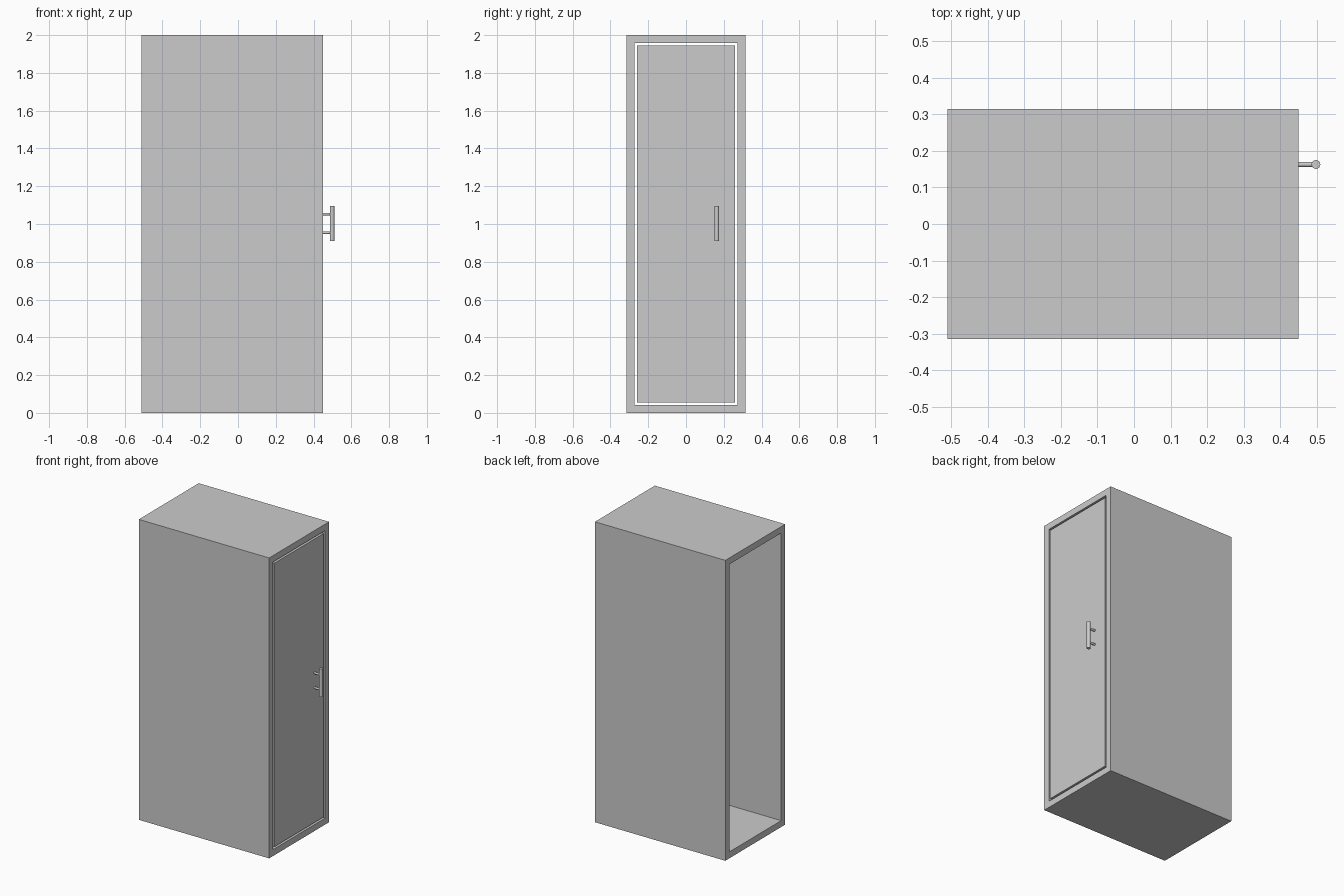
import bpy
from mathutils import Matrix

cube = bpy.data.objects.get("Cube")
if cube:
    bpy.data.objects.remove(cube, do_unlink=True)

GREY = 0.6
grey = bpy.data.materials.new("plain_grey")
grey.use_nodes = True
grey.diffuse_color = (GREY, GREY, GREY, 1)
grey.node_tree.nodes["Principled BSDF"].inputs["Base Color"].default_value = (GREY, GREY, GREY, 1)

BACK, FRONT = -0.51, 0.45        # ends of the cabinet along x
HALF_W, HEIGHT = 0.315, 2.0
WALL, GAP, DOOR_T = 0.043, 0.013, 0.04


def finish(name):
    obj = bpy.context.object
    obj.name = obj.data.name = name
    obj.data.materials.append(grey)
    return obj


def box(name, lo, hi):
    bpy.ops.mesh.primitive_cube_add(size=1)
    obj = finish(name)
    size = [b - a for a, b in zip(lo, hi)]
    mid = [(a + b) / 2 for a, b in zip(lo, hi)]
    obj.data.transform(Matrix.Translation(mid) @ Matrix.Diagonal((*size, 1)))
    return obj


def rod(name, centre, radius, length, rotation=(0, 0, 0)):
    bpy.ops.mesh.primitive_cylinder_add(vertices=32, radius=radius, depth=length,
                                        location=centre, rotation=rotation)
    obj = finish(name)
    bpy.ops.object.shade_smooth_by_angle()
    return obj


# Cabinet shell: a rectangular tube, open at both ends
shell = box("cabinet_shell", (BACK, -HALF_W, 0), (FRONT, HALF_W, HEIGHT))
cutter = box("shell_cutter", (BACK - 0.1, -HALF_W + WALL, WALL),
             (FRONT + 0.1, HALF_W - WALL, HEIGHT - WALL))
cutter.hide_render = True
cutter.hide_set(True)
cut = shell.modifiers.new("hollow", "BOOLEAN")
cut.operation, cut.solver, cut.object = "DIFFERENCE", "EXACT", cutter
bpy.context.view_layer.objects.active = shell
bpy.ops.object.modifier_apply(modifier=cut.name)
bpy.data.objects.remove(cutter, do_unlink=True)

# Door: flush with the shell, with a thin open gap all round
inset = WALL + GAP
box("door", (FRONT - DOOR_T, -HALF_W + inset, inset), (FRONT, HALF_W - inset, HEIGHT - inset))

# Handle: upright bar on two posts
HANDLE_X, HANDLE_Y, HANDLE_Z = 0.498, 0.163, 1.003
rod("handle_bar", (HANDLE_X, HANDLE_Y, HANDLE_Z), 0.012, 0.187)
for name, side in (("upper", 1), ("lower", -1)):
    rod(name + "_handle_post", ((FRONT + HANDLE_X) / 2, HANDLE_Y, HANDLE_Z + side * 0.049),
        0.007, HANDLE_X - FRONT, (0, 1.5708, 0))
